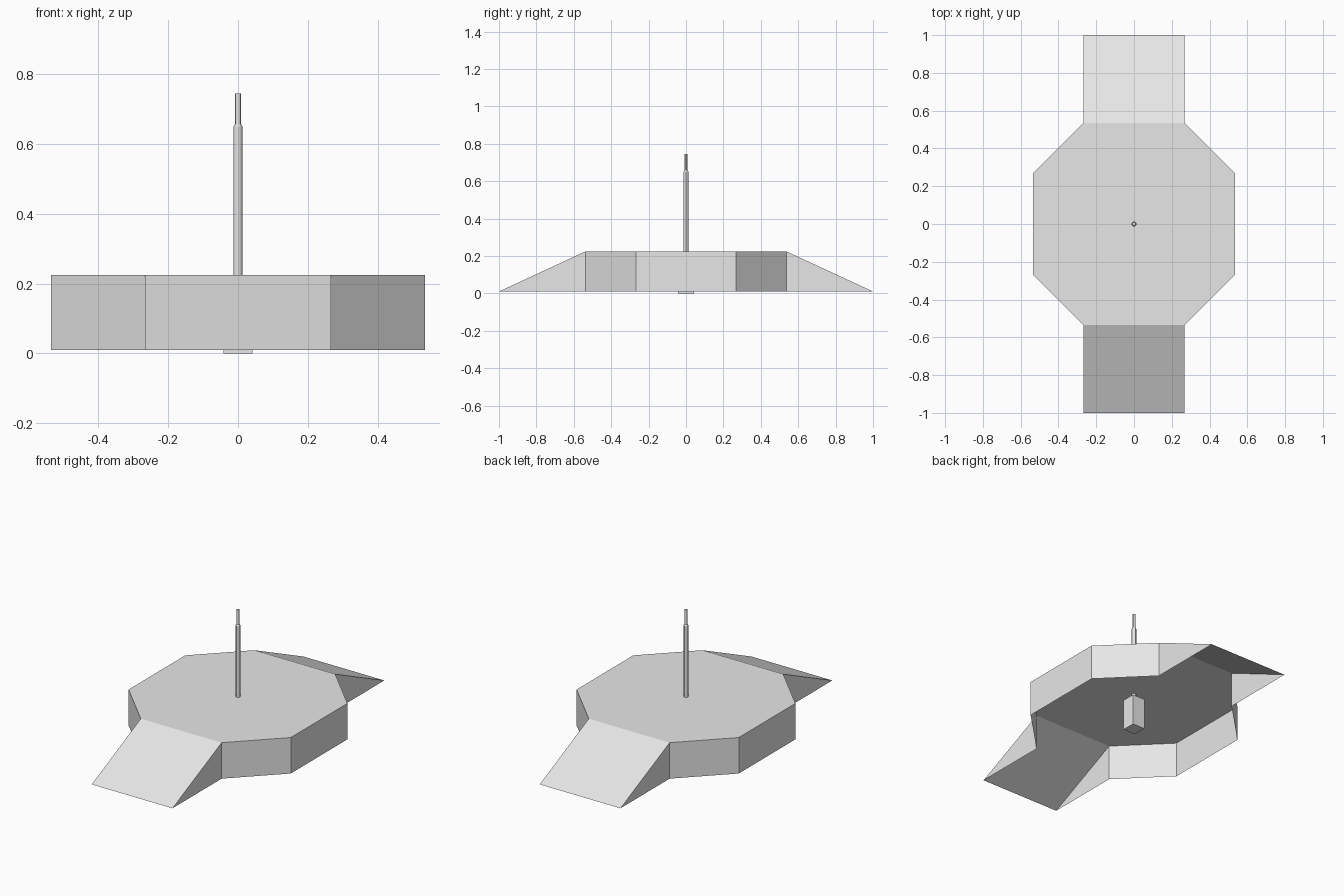
import bpy, bmesh

if "Cube" in bpy.data.objects:
    bpy.data.objects.remove(bpy.data.objects["Cube"])

grey = bpy.data.materials.new("light_grey")
grey.use_nodes = True
grey.diffuse_color = (0.8, 0.8, 0.8, 1)
grey.node_tree.nodes["Principled BSDF"].inputs["Base Color"].default_value = (0.8, 0.8, 0.8, 1)

BASE, DECK = 0.01, 0.225      # lower rim and deck heights
INNER, OUTER = 0.267, 0.536   # octagon corner offsets


def finish(bm, name):
    mesh = bpy.data.meshes.new(name)
    bm.to_mesh(mesh)
    bm.free()
    mesh.materials.append(grey)
    obj = bpy.data.objects.new(name, mesh)
    bpy.context.collection.objects.link(obj)
    return obj


def face(bm, *points):
    return bm.faces.new([bm.verts.new(p) for p in points])


# Octagonal deck with a hollow underside; the two ramp sides stay open
bm = bmesh.new()
corners = [(INNER, -OUTER), (OUTER, -INNER), (OUTER, INNER), (INNER, OUTER),
           (-INNER, OUTER), (-OUTER, INNER), (-OUTER, -INNER), (-INNER, -OUTER)]
face(bm, *[(x, y, DECK) for x, y in corners])
for i, (a, b) in enumerate(zip(corners, corners[1:])):
    if i != 3:
        face(bm, (*a, BASE), (*b, BASE), (*b, DECK), (*a, DECK))
bmesh.ops.remove_doubles(bm, verts=bm.verts, dist=0.001)
finish(bm, "deck")

# Sloping ramps with triangular side walls
for name, s in (("front_ramp", 1), ("back_ramp", -1)):
    bm = bmesh.new()
    tip_r, tip_l = (-INNER * s, -s, BASE), (INNER * s, -s, BASE)
    top_r, top_l = (-INNER * s, -OUTER * s, DECK), (INNER * s, -OUTER * s, DECK)
    low_r, low_l = (*top_r[:2], BASE), (*top_l[:2], BASE)
    face(bm, tip_r, tip_l, top_l, top_r)
    face(bm, tip_l, low_l, top_l)
    face(bm, low_r, tip_r, top_r)
    bmesh.ops.remove_doubles(bm, verts=bm.verts, dist=0.001)
    finish(bm, name)

# Square block under the deck
bm = bmesh.new()
bmesh.ops.create_cube(bm, size=1)
bmesh.ops.scale(bm, vec=(0.083, 0.083, 0.19), verts=bm.verts)
bmesh.ops.translate(bm, vec=(0, 0, 0.095), verts=bm.verts)
finish(bm, "foot_block")


# Stepped mast rising through the deck
def rod(name, low, high, r_low, r_high):
    bpy.ops.mesh.primitive_cone_add(vertices=12, radius1=r_low, radius2=r_high,
                                    depth=high - low, location=(0, 0, (low + high) / 2))
    obj = bpy.context.object
    obj.name = name
    obj.data.materials.append(grey)
    bpy.ops.object.shade_smooth_by_angle()


rod("mast_lower", 0.19, 0.65, 0.013, 0.013)
rod("mast_collar", 0.65, 0.656, 0.013, 0.01)
rod("mast_upper", 0.65, 0.745, 0.008, 0.008)
